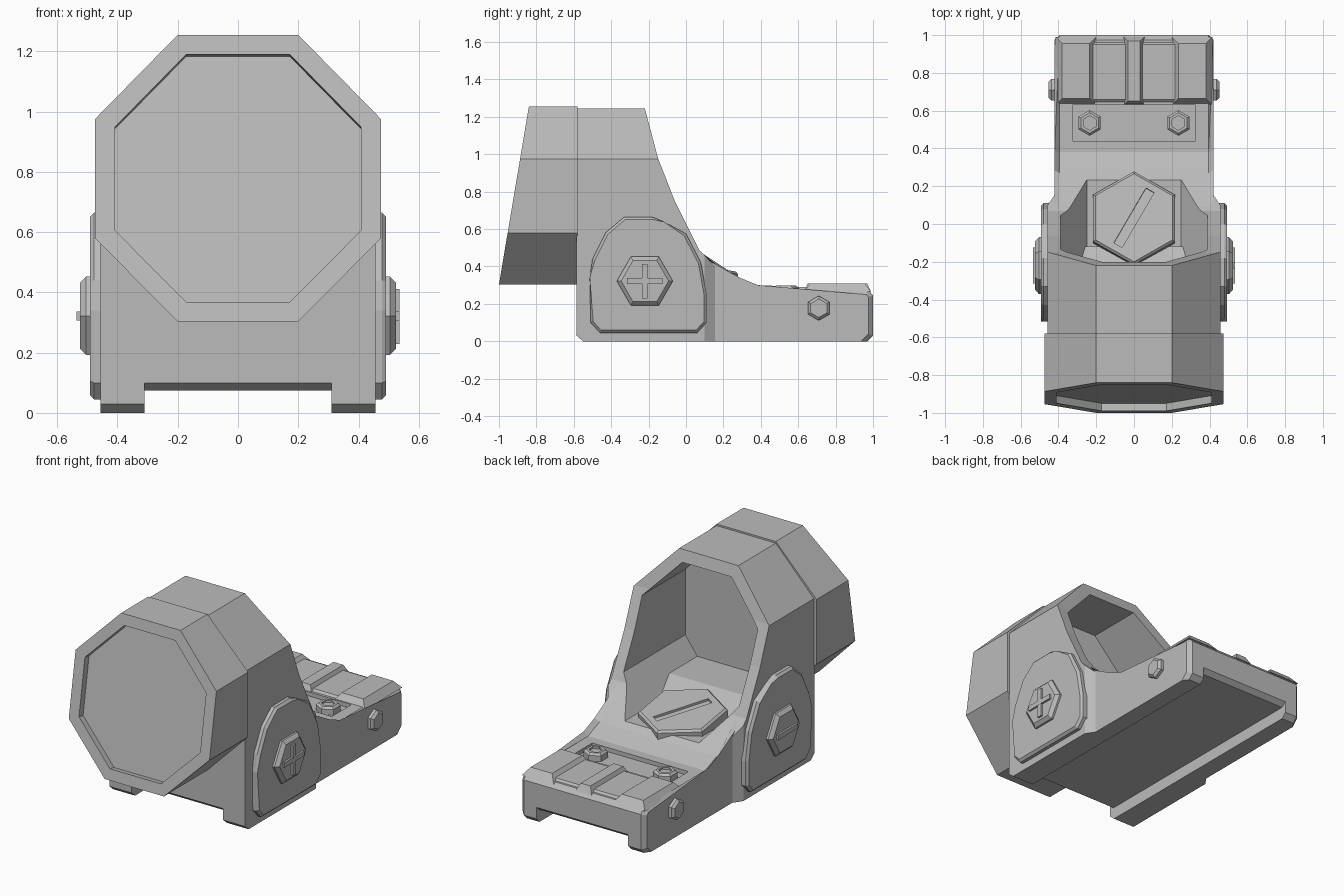
import bpy, bmesh
from math import sin, cos, pi, radians
from mathutils import Matrix, Vector

cube = bpy.data.objects.get("Cube")
if cube:
    bpy.data.objects.remove(cube)

grey = bpy.data.materials.new("Matte grey")
grey.use_nodes = True
COLOUR = (0.5, 0.5, 0.5, 1)
grey.diffuse_color = COLOUR
grey.node_tree.nodes["Principled BSDF"].inputs["Base Color"].default_value = COLOUR

PLACE = {"x": lambda p, d: (d, p[0], p[1]),
         "y": lambda p, d: (p[0], d, p[1]),
         "z": lambda p, d: (p[0], p[1], d)}


def finish(name, bm):
    bmesh.ops.recalc_face_normals(bm, faces=bm.faces[:])
    mesh = bpy.data.meshes.new(name)
    bm.to_mesh(mesh)
    bm.free()
    obj = bpy.data.objects.new(name, mesh)
    mesh.materials.append(grey)
    bpy.context.collection.objects.link(obj)
    return obj


def prism(name, pts, axis, start, end, bevel=0, rule=None):
    """Extrude a profile along an axis; bevel the end cap or edges picked by a rule."""
    bm = bmesh.new()
    a = [bm.verts.new(PLACE[axis](p, start)) for p in pts]
    b = [bm.verts.new(PLACE[axis](p, end)) for p in pts]
    bm.faces.new(a)
    cap = bm.faces.new(b)
    for i in range(len(pts)):
        j = (i + 1) % len(pts)
        bm.faces.new((a[i], a[j], b[j], b[i]))
    if bevel:
        edges = [e for e in bm.edges if rule(e)] if rule else cap.edges[:]
        bmesh.ops.bevel(bm, geom=edges, offset=bevel, segments=1, affect="EDGES")
    return finish(name, bm)


def rect(x0, y0, x1, y1):
    return [(x0, y0), (x1, y0), (x1, y1), (x0, y1)]


def hexagon(cx, cy, r, turn=0):
    return [(cx + r * cos(turn + i * pi / 3), cy + r * sin(turn + i * pi / 3)) for i in range(6)]


def mirrored(half):
    return half + [(-x, z) for x, z in reversed(half)]


def combine(obj, other, operation):
    """Apply a boolean and drop the second object."""
    mod = obj.modifiers.new("Boolean", "BOOLEAN")
    mod.operation, mod.solver, mod.object = operation, "EXACT", other
    dg = bpy.context.evaluated_depsgraph_get()
    obj.data = bpy.data.meshes.new_from_object(obj.evaluated_get(dg))
    obj.modifiers.clear()
    bpy.data.objects.remove(other)


# Housing: side outline crossed with an octagon-topped front outline
side = [(-0.55, 0), (0.16, 0), (0.16, 0.395), (0.07, 0.49), (-0.06, 0.75), (-0.15, 0.98),
        (-0.22, 1.245), (-0.585, 1.245), (-0.585, 0.03)]
front = mirrored([(0.457, -0.1), (0.457, 0.975), (0.2, 1.245)])
housing = prism("housing", side, "x", -0.6, 0.6)
combine(housing, prism("front_outline", front, "y", -0.8, 0.4), "INTERSECT")
for s in (-1, 1):
    corner = [(s * 0.457, 0.1), (s * 0.415, 0.161), (s * 0.415, 0.3), (s * 0.6, 0.3), (s * 0.6, 0.1)]
    combine(housing, prism("corner_cut", corner, "z", -0.1, 0.6), "DIFFERENCE")

# Mounting base with ramp and chamfered rear and top edges
base_side = [(-0.5, 0), (0.97, 0), (1, 0.03), (1, 0.245), (0.975, 0.275), (0.38, 0.275),
             (0.27, 0.32), (0.07, 0.485), (-0.1, 0.46), (-0.5, 0.46)]


def upper_rim(e):
    u, v = (w.co for w in e.verts)
    return abs(u.x - v.x) < 0.01 and min(u.y, v.y) > 0.05 and max(u.z, v.z) > 0.02


base = prism("base", base_side, "x", -0.42, 0.42, 0.025, upper_rim)
combine(housing, base, "UNION")
housing.name = "housing_and_base"

# Sight window cavity, rail channel and screw pocket
cavity = mirrored([(0.25, 0.35), (0.39, 0.54), (0.39, 0.94), (0.165, 1.175)])
combine(housing, prism("cavity_cut", cavity, "y", -0.55, 0.7), "DIFFERENCE")
channel = [(-0.7, -0.1), (1.1, -0.1), (1.1, 0.1), (1, 0.1), (0.97, 0.075), (-0.555, 0.075),
           (-0.585, 0.1), (-0.7, 0.1)]
combine(housing, prism("channel_cut", channel, "x", -0.31, 0.31), "DIFFERENCE")
combine(housing, prism("pocket_cut", rect(-0.325, 0.44, 0.325, 0.63), "z", 0.25, 0.4), "DIFFERENCE")

# Sloped floor in front of the dial
prism("window_floor", [(-0.56, 0.34), (-0.12, 0.34), (-0.12, 0.36), (-0.28, 0.43), (-0.56, 0.43)],
      "x", -0.31, 0.31)

# Front hood with slanted face and recessed lens
octagon = mirrored([(0.2, 0.303), (0.475, 0.58), (0.475, 0.975), (0.2, 1.255)])
bm = bmesh.new()
rear = [bm.verts.new((x, -0.58, z)) for x, z in octagon]
nose = [bm.verts.new((x, -1 + (z - 0.303) * 0.168, z)) for x, z in octagon]
bm.faces.new(rear)
lens = bm.faces.new(nose)
for i in range(8):
    bm.faces.new((rear[i], rear[(i + 1) % 8], nose[(i + 1) % 8], nose[i]))
bmesh.ops.recalc_face_normals(bm, faces=bm.faces[:])
bmesh.ops.inset_region(bm, faces=[lens], thickness=0.066, use_even_offset=True)
moved = bmesh.ops.extrude_face_region(bm, geom=[lens])["geom"]
bmesh.ops.translate(bm, verts=[v for v in moved if isinstance(v, bmesh.types.BMVert)],
                    vec=Vector((0, 0.04, -0.007)))
bmesh.ops.delete(bm, geom=[lens], context="FACES")
finish("front_hood", bm)

# Hexagonal dial with slot, tilted back
dial = prism("dial", hexagon(0, 0, 0.25, pi / 2), "z", -0.05, 0.02, 0.012)
slot = prism("slot_cut", rect(-0.17, -0.025, 0.17, 0.025), "z", 0.006, 0.1)
slot.data.transform(Matrix.Rotation(radians(60), 4, "Z"))
combine(dial, slot, "DIFFERENCE")
dial.data.transform(Matrix.Translation((0, 0.03, 0.39)) @ Matrix.Rotation(radians(-9), 4, "X"))

# Side plates, knobs and screws
plate = [(-0.51, 0.1), (-0.46, 0.045), (0.06, 0.045), (0.11, 0.1), (0.11, 0.25), (0.08, 0.42),
         (0, 0.575), (-0.12, 0.64), (-0.18, 0.665), (-0.33, 0.665), (-0.43, 0.58),
         (-0.5, 0.44), (-0.515, 0.34)]
for s, word in ((-1, "right"), (1, "left")):
    prism(word + "_side_plate", plate, "x", s * 0.44, s * 0.492, 0.014)
    prism(word + "_knob", hexagon(-0.22, 0.322, 0.15), "x", s * 0.48, s * 0.524, 0.02)
    prism(word + "_knob_bar", rect(-0.315, 0.307, -0.125, 0.337), "x", s * 0.51, s * 0.536)
    if s > 0:
        prism(word + "_knob_cross_bar", rect(-0.235, 0.228, -0.205, 0.412), "x", 0.51, 0.5355)
    prism(word + "_base_screw", hexagon(0.71, 0.177, 0.066, pi / 2), "x", s * 0.41, s * 0.452, 0.014)
    # Deck screw with a socket
    screw = prism(word + "_deck_screw", hexagon(s * 0.235, 0.535, 0.068, pi / 2), "z", 0.24, 0.297, 0.012)
    socket = prism("socket_cut", hexagon(s * 0.235, 0.535, 0.038, pi / 2), "z", 0.285, 0.4)
    combine(screw, socket, "DIFFERENCE")


# Raised rail blocks on the deck, tapered on every side
def rail_block(name, x0, x1, taper):
    bm = bmesh.new()
    rings = [[bm.verts.new((x, y, z)) for x, y in rect(x0 + t, 0.63 + t * 1.0, x1 - t, 0.99 - t)]
             for t, z in ((0, 0.265), (taper, 0.31))]
    for ring in rings:
        bm.faces.new(ring)
    for i in range(4):
        j = (i + 1) % 4
        bm.faces.new((rings[0][i], rings[0][j], rings[1][j], rings[1][i]))
    finish(name, bm)


rail_block("left_rail_block", 0.2, 0.415, 0.035)
rail_block("right_rail_block", -0.415, -0.2, 0.035)
rail_block("centre_rail_rib", -0.055, 0.055, 0.022)
# Low slab between the blocks
prism("rail_bed", [(0.63, 0.26), (0.66, 0.287), (0.95, 0.287), (0.975, 0.26)], "x", -0.23, 0.23)
